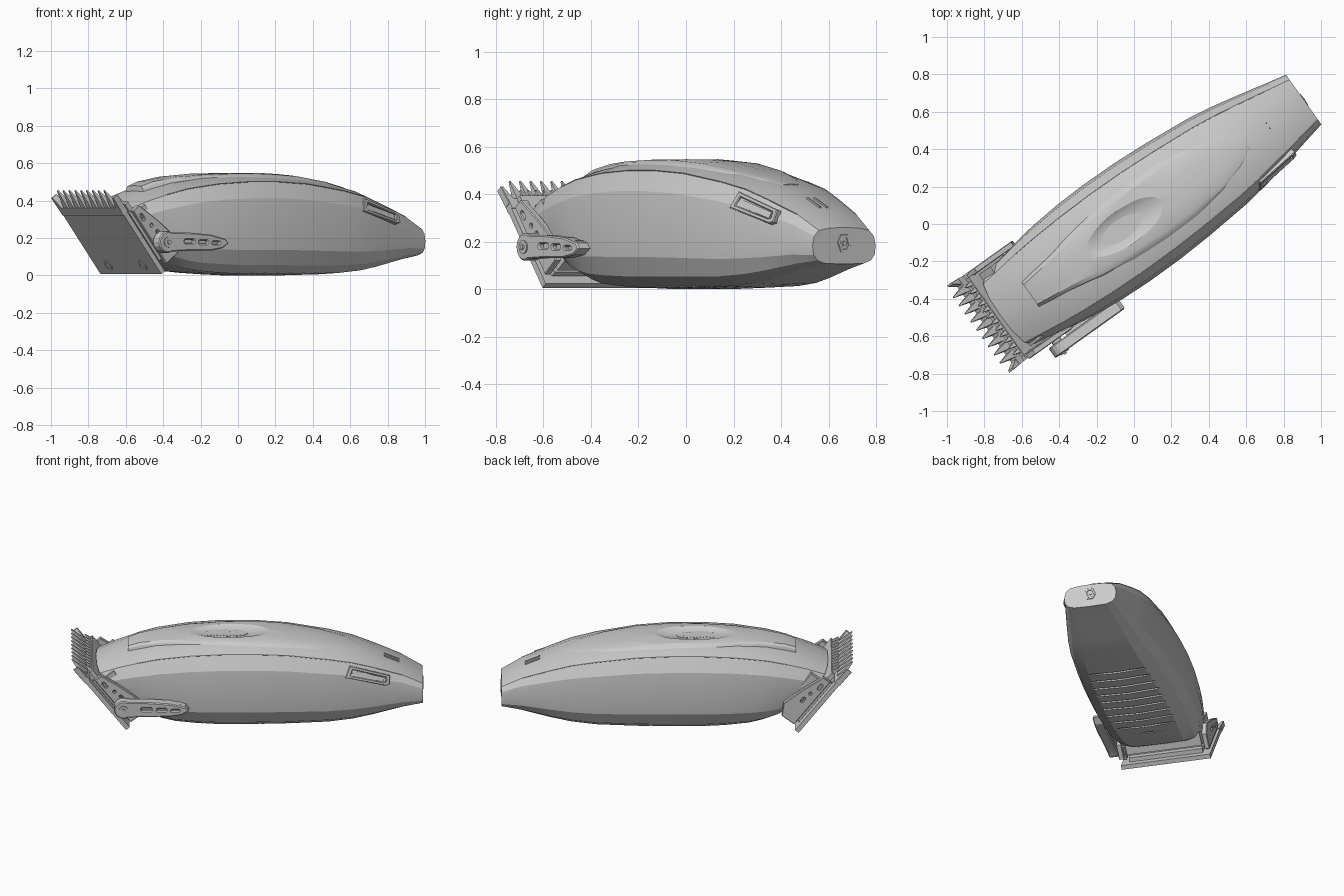
import bpy, bmesh, math
from mathutils import Matrix, Vector

if "Cube" in bpy.data.objects:
    bpy.data.objects.remove(bpy.data.objects["Cube"])

VC = 0.015                      # sideways centre of the body
SIDE = Matrix(((1, 0, 0, 0), (0, 0, -1, 0), (0, 1, 0, 0), (0, 0, 0, 1)))  # drawing plane to side view

# body stations: top u, bottom u, top z, bottom z, half width
ST = [(-.865, -.60, .375, .10, .24), (-.75, -.53, .425, .06, .258), (-.63, -.46, .465, .035, .277),
      (-.5, -.38, .50, .018, .292), (-.3, -.24, .53, .006, .307), (-.1, -.1, .543, 0, .313),
      (.1, .1, .543, 0, .311), (.3, .3, .53, 0, .30), (.55, .55, .49, .006, .278),
      (.7, .7, .455, .02, .255), (.82, .82, .41, .042, .23), (1.0, 1.0, .335, .082, .19),
      (1.125, 1.125, .26, .106, .163)]
# half section: width fraction, height fraction
SEC = [(0, 1), (.45, .985), (.8, .92), (.95, .76), (1, .5), (.97, .25), (.85, .1), (.62, .015), (0, 0)]


def interp(pts, x):
    for a, b in zip(pts, pts[1:]):
        if x <= b[0]:
            t = max(0, (x - a[0]) / (b[0] - a[0]))
            return [p + (q - p) * t for p, q in zip(a[1:], b[1:])]
    return list(pts[-1][1:])


def top_z(u, v):
    ub, zt, zb, w = interp(ST, u)
    f = interp(SEC[:5], min(abs(v) / w, 1))[0]
    return zb + f * (zt - zb)


def mesh_obj(name, bm):
    bmesh.ops.recalc_face_normals(bm, faces=bm.faces)
    me = bpy.data.meshes.new(name)
    bm.to_mesh(me)
    bm.free()
    o = bpy.data.objects.new(name, me)
    bpy.context.collection.objects.link(o)
    return o


def loft(name, rings):
    bm = bmesh.new()
    rs = [[bm.verts.new(p) for p in r] for r in rings]
    n = len(rs[0])
    for a, b in zip(rs, rs[1:]):
        for i in range(n):
            bm.faces.new((a[i], a[(i + 1) % n], b[(i + 1) % n], b[i]))
    bm.faces.new(rs[0])
    bm.faces.new(rs[-1])
    return mesh_obj(name, bm)


def boxes(name, items, mat=Matrix()):
    """items: (x0, x1, y0, y1, z0, z1)"""
    bm = bmesh.new()
    for x0, x1, y0, y1, z0, z1 in items:
        m = Matrix.Translation(((x0 + x1) / 2, (y0 + y1) / 2, (z0 + z1) / 2)) @ Matrix.Diagonal((x1 - x0, y1 - y0, z1 - z0, 1))
        bmesh.ops.create_cube(bm, size=1, matrix=mat @ m)
    return mesh_obj(name, bm)


def disc(name, r, depth, mat, seg=24):
    bm = bmesh.new()
    bmesh.ops.create_cone(bm, cap_ends=True, segments=seg, radius1=r, radius2=r, depth=depth, matrix=mat)
    return mesh_obj(name, bm)


def flat_part(name, loops, half, mat, bevel=0.004):
    """filled outline with holes, extruded"""
    cu = bpy.data.curves.new(name, 'CURVE')
    cu.dimensions, cu.fill_mode = '2D', 'BOTH'
    cu.extrude, cu.bevel_depth, cu.bevel_resolution = half, bevel, 0
    for loop in loops:
        s = cu.splines.new('POLY')
        s.points.add(len(loop) - 1)
        for p, q in zip(s.points, loop):
            p.co = (q[0], q[1], 0, 1)
        s.use_cyclic_u = True
    o = bpy.data.objects.new(name, cu)
    bpy.context.collection.objects.link(o)
    o.matrix_world = mat
    return o


def pill(cx, cy, a, b, ang=0, n=12):
    """rounded slot or circle outline"""
    out = []
    for i in range(n):
        t = 2 * math.pi * (i + .5) / n
        x, y = b * math.cos(t), b * math.sin(t)
        x += a if x > 0 else -a
        out.append((cx + x * math.cos(ang) - y * math.sin(ang), cy + x * math.sin(ang) + y * math.cos(ang)))
    return out


def cut(o, cutter):
    m = o.modifiers.new("cut", 'BOOLEAN')
    m.operation, m.object, m.solver = 'DIFFERENCE', cutter, 'EXACT'
    bpy.context.view_layer.objects.active = o
    bpy.ops.object.modifier_apply(modifier=m.name)


# main housing
rings = []
for ut, ub, zt, zb, w in ST:
    half = [(ub + (ut - ub) * f, k * w, zb + f * (zt - zb)) for k, f in SEC]
    rings.append([(u, VC + v, z) for u, v, z in half] + [(u, VC - v, z) for u, v, z in half[-2:0:-1]])
body = loft("housing", rings)

# raised top cover
CV = [(-.67, .075, .028), (-.6, .085, .032), (-.45, .105, .024), (-.3, .135, .014), (-.1, .16, .009), (.1, .17, .009),
      (.3, .165, .009), (.5, .135, .009), (.65, .09, .007), (.74, .04, .003)]
rings = []
for u, w, h in CV:
    top = [(u, VC + k * w, top_z(u, k * w) + h * l) for k, l in
           ((-1.12, -.6), (-1, .6), (-.85, 1), (-.4, 1), (0, 1), (.4, 1), (.85, 1), (1, .6), (1.12, -.6))]
    rings.append(top + [(p[0], p[1], p[2] - .05) for p in top[::-1]])
cover = loft("top_cover", rings)

# thumb dish and belly grooves
bm = bmesh.new()
bmesh.ops.create_uvsphere(bm, u_segments=40, v_segments=24, radius=1,
                          matrix=Matrix.Translation((-.055, VC, .593)) @ Matrix.Diagonal((.34, .13, .07, 1)))
dish = mesh_obj("dish_cutter", bm)
grooves = boxes("groove_cutter", [(-.3 + i * .085, -.285 + i * .085, VC - .2, VC + .2, -.05, .016) for i in range(10)])
cut(body, dish)
cut(cover, dish)
cut(body, grooves)
for c in (dish, grooves):
    bpy.data.objects.remove(c)

# power button with grip ridges
disc("power_button", 1, 1, Matrix.Translation((-.09, VC, .522)) @ Matrix.Diagonal((.15, .055, .016, 1)), 32)
boxes("button_ridges", [(-.19 + i * .02, -.183 + i * .02, VC - .035, VC + .035, .52, .533) for i in range(11)])

# seams between side panels and top
for sg, nm in ((1, "left"), (-1, "right")):
    cu = bpy.data.curves.new("seam", 'CURVE')
    cu.dimensions, cu.bevel_depth, cu.bevel_resolution = '3D', .002, 1
    s = cu.splines.new('POLY')
    rows = ST[2:12]
    s.points.add(len(rows) - 1)
    for p, (ut, ub, zt, zb, w) in zip(s.points, rows):
        p.co = (ub + (ut - ub) * .92, VC + sg * .8 * w, zb + .92 * (zt - zb), 1)
    bpy.context.collection.objects.link(bpy.data.objects.new(nm + "_seam", cu))

# indicator bars near the tail
slope = Matrix.Translation((.935, VC, .363)) @ Matrix.Rotation(math.radians(22.6), 4, 'Y')
boxes("indicator_bars", [(-.05, .05, v, v + .008, -.01, .005) for v in (-.025, .01)], slope)

# charging socket on the tail
AX = Matrix.Rotation(math.pi / 2, 4, 'Y')
SOCK = Matrix.Translation((1.125, VC, .193)) @ AX
flat_part("socket_ring", [pill(0, 0, .006, .034, 0, 6), pill(0, 0, .006, .022, 0, 6)], .003, SOCK, .001)
disc("socket_pin", .01, .012, SOCK, 12)

# side switch
SW = Matrix.Translation((.79, -.196, .335)) @ Matrix.Rotation(math.radians(12), 4, 'Z') @ Matrix.Rotation(math.radians(-18), 4, 'X') @ Matrix.Rotation(math.radians(17), 4, 'Y') @ SIDE
flat_part("switch_frame", [[(-.135, -.035), (-.125, .036), (.125, .03), (.135, -.018), (.115, -.03)],
                           [(-.115, -.024), (-.11, .024), (.112, .02), (.118, -.012), (.105, -.02)]], .016, SW)
boxes("switch_slider", [(-.10, .10, -.015, .014, -.02, .014)], SW)

# blade frame: x across, y up the blade, z toward the housing
BL = Matrix(((0, -.615, .789, -.684), (-1, 0, 0, .026), (0, .789, .615, .006), (0, 0, 0, 1)))


def P(s, n):
    v = BL @ Vector((0, s, n))
    return v.x, v.z


boxes("guard_plate", [(-.28, .28, .0, .435, 0, .028)], BL)
boxes("plate_lip", [(-.28, .28, .40, .45, -.004, .034)], BL)
boxes("blade_spacer", [(-.23, .23, .04, .40, .028, .055)], BL)
boxes("cutter_plate", [(-.255, .255, .08, .43, .055, .08)], BL)
boxes("blade_mount", [(-.235, .235, .03, .34, .08, .17)], BL)
boxes("mount_rails", [(x, x + .02, .06, .38, .04, .11) for x in (-.27, .25)], BL)
for x in (-.16, .16):
    flat_part("plate_screw", [pill(x, .06, 0, .03), pill(x, .06, 0, .02)], .002, BL, .001)


def teeth(name, count, half, width, s0, s1, n0, n1, tip):
    bm = bmesh.new()
    for i in range(count):
        x = -half + 2 * half * i / (count - 1)
        a = [bm.verts.new(BL @ Vector((x + k * width / 2, s0, n))) for k, n in ((-1, n0), (1, n0), (1, n1), (-1, n1))]
        b = [bm.verts.new(BL @ Vector((x + k * width / 12, s1, n))) for k, n in ((-1, tip), (1, tip), (1, tip + .006), (-1, tip + .006))]
        bm.faces.new(a)
        bm.faces.new(b)
        for j in range(4):
            bm.faces.new((a[j], a[(j + 1) % 4], b[(j + 1) % 4], b[j]))
    return mesh_obj(name, bm)


teeth("comb_teeth", 9, .215, .045, .43, .555, -.002, .04, .012)
teeth("cutter_teeth", 12, .22, .03, .42, .475, .055, .078, .055)
# broad corner teeth, straight on the outside
for sg, nm in ((1, "left"), (-1, "right")):
    flat_part(nm + "_corner_tooth", [[(-sg * x, y) for x, y in ((.24, .43), (.28, .43), (.284, .515), (.276, .515))]],
              .016, BL @ Matrix.Translation((0, 0, .014)), .002)

# side bracket with holes, one on each side
for v, nm in ((VC - .262, "right"), (VC + .275, "left")):
    flat_part(nm + "_bracket",
              [[P(.03, .06), P(.38, .06), P(.38, .105), P(.25, .15), P(.10, .19), P(.03, .15)]] +
              [pill(*P(s, n), a, .012, math.radians(-53)) for s, n, a in ((.32, .085, .012), (.25, .105, 0), (.19, .115, .01))],
              .012, Matrix.Translation((0, v, 0)) @ SIDE)

# adjustment lever
hub = [(-.70 + .052 * math.cos(t), .178 + .052 * math.sin(t)) for t in [math.radians(60 + 24 * i) for i in range(11)]]
outline = hub + [(-.58, .137), (-.42, .138), (-.345, .15), (-.31, .172), (-.325, .19), (-.42, .212), (-.55, .222)]
LV = Matrix.Translation((0, -.308, 0)) @ SIDE
flat_part("lever", [outline, pill(-.56, .182, .022, .016), pill(-.468, .178, .02, .015), pill(-.385, .174, .018, .012)],
          .026, LV, .006)
boxes("lever_backing", [(-.64, -.35, .148, .205, -.05, .008)], LV)
disc("lever_pivot", .028, .12, Matrix.Translation((-.70, -.286, .178)) @ SIDE)
disc("pivot_screw", .012, .13, Matrix.Translation((-.70, -.288, .178)) @ SIDE, 6)

# turn the whole clipper into place and shade it
bpy.ops.object.select_all(action='SELECT')
bpy.context.view_layer.objects.active = body
bpy.ops.object.convert(target='MESH')
R = Matrix.Rotation(math.radians(35.5), 4, 'Z')
for o in bpy.context.scene.objects:
    o.matrix_world = R @ o.matrix_world
bpy.ops.object.shade_smooth_by_angle(angle=math.radians(20))
